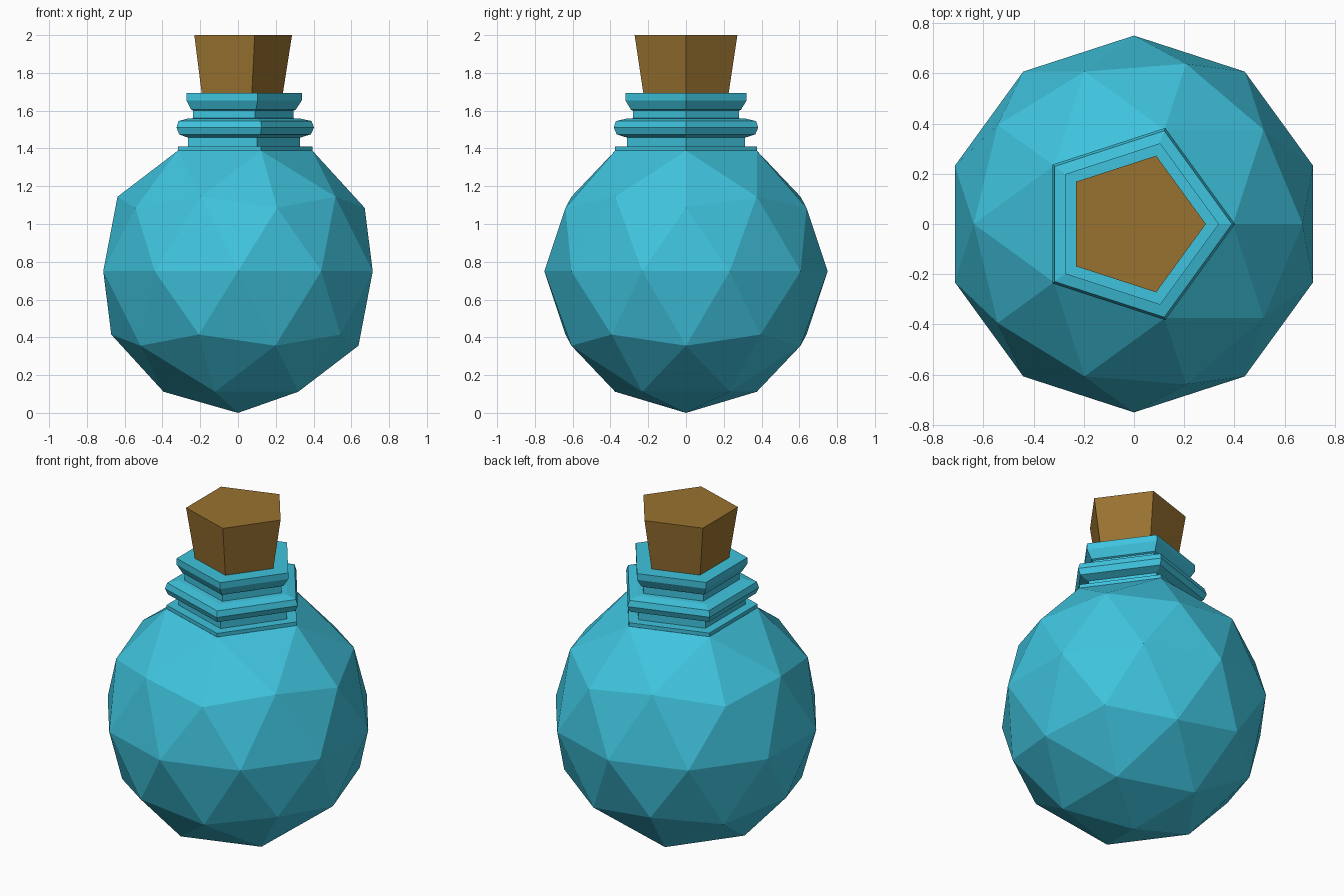
import bpy, bmesh
from math import cos, sin, tau

if "Cube" in bpy.data.objects:
    bpy.data.objects.remove(bpy.data.objects["Cube"])


def material(name, rgb):
    mat = bpy.data.materials.new(name)
    mat.diffuse_color = (*rgb, 1)
    mat.use_nodes = True
    mat.node_tree.nodes["Principled BSDF"].inputs["Base Color"].default_value = mat.diffuse_color
    return mat


def add_object(name, bm, mat):
    mesh = bpy.data.meshes.new(name)
    bm.to_mesh(mesh)
    bm.free()
    mesh.materials.append(mat)
    obj = bpy.data.objects.new(name, mesh)
    bpy.context.collection.objects.link(obj)
    return obj


def lathe(name, profile, mat, sides=5, cap_bottom=False):
    """Stack five-sided rings from (radius, z) pairs and close the top."""
    bm = bmesh.new()
    rings = [[bm.verts.new((r * cos(tau * i / sides), r * sin(tau * i / sides), z))
              for i in range(sides)] for r, z in profile]
    for low, high in zip(rings, rings[1:]):
        for i in range(sides):
            j = (i + 1) % sides
            bm.faces.new((low[i], low[j], high[j], high[i]))
    bm.faces.new(rings[-1])
    if cap_bottom:
        bm.faces.new(rings[0][::-1])
    return add_object(name, bm, mat)


glass = material("blue_glass", (0.05, 0.55, 0.73))
cork = material("cork", (0.32, 0.17, 0.03))

# Faceted round body, opened at the top where the neck joins
R = 0.75
bm = bmesh.new()
bmesh.ops.create_icosphere(bm, subdivisions=2, radius=R)
top = max(bm.verts, key=lambda v: v.co.z)
bmesh.ops.delete(bm, geom=[top], context='VERTS')
bmesh.ops.translate(bm, verts=bm.verts, vec=(0, 0, R))
add_object("bottle_body", bm, glass)

# Pentagonal neck: base ledge, middle ring and flared lip
lathe("bottle_neck", [
    (0.394, 1.388), (0.394, 1.41), (0.328, 1.41), (0.328, 1.457),
    (0.386, 1.475), (0.402, 1.51), (0.39, 1.545), (0.33, 1.558), (0.294, 1.56),
    (0.294, 1.60), (0.306, 1.605), (0.338, 1.655), (0.338, 1.693),
], glass)

# Tapered stopper
lathe("stopper", [(0.234, 1.67), (0.286, 2.0)], cork, cap_bottom=True)
